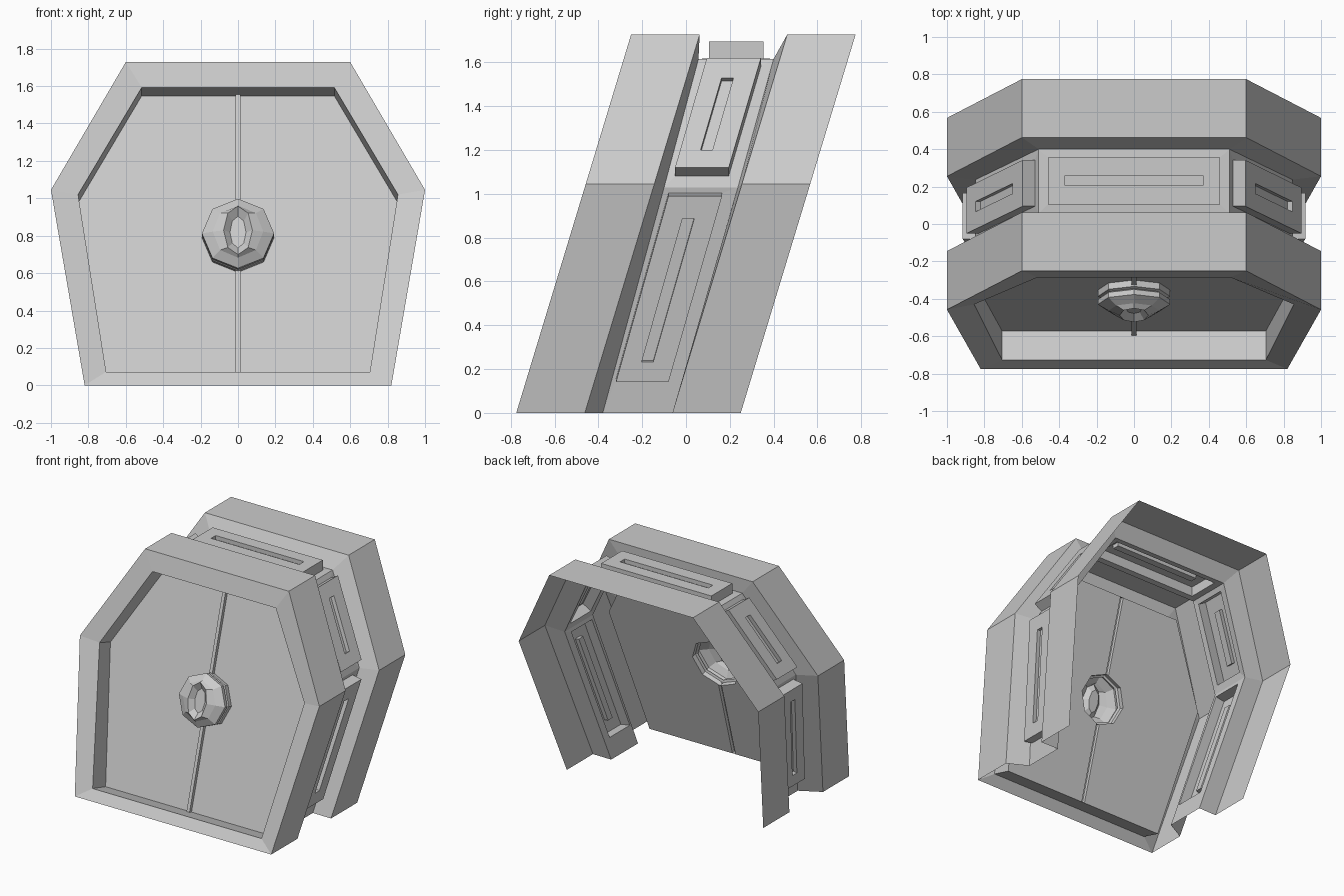
import bpy, bmesh, math
from mathutils import Vector

if "Cube" in bpy.data.objects:
    bpy.data.objects.remove(bpy.data.objects["Cube"])

LEAN = 0.3035  # backward lean of the whole frame


def make(name, faces):
    """Mesh object from a list of faces given as point lists."""
    bm = bmesh.new()
    for f in faces:
        bm.faces.new([bm.verts.new(p) for p in f])
    bmesh.ops.remove_doubles(bm, verts=bm.verts, dist=0.0005)
    bmesh.ops.recalc_face_normals(bm, faces=bm.faces)
    me = bpy.data.meshes.new(name)
    bm.to_mesh(me)
    bm.free()
    ob = bpy.data.objects.new(name, me)
    bpy.context.collection.objects.link(ob)
    return ob


def mirror(half):
    """Right half outline (bottom to top) -> full arch path."""
    return [Vector(p) for p in half] + [Vector((-p[0], p[1], p[2])) for p in reversed(half)]


def strip(a, b, closed=False):
    n = len(a)
    return [[a[i], a[(i + 1) % n], b[(i + 1) % n], b[i]] for i in range(n if closed else n - 1)]


def arch(y0):
    return mirror([(x, y0 + LEAN * z, z) for x, z in ((0.82, 0), (1.0, 1.045), (0.6, 1.728))])


# outlines from back to front
back_edge, groove_back = arch(0.25), arch(-0.062)
groove_front, front_edge = arch(-0.462), arch(-0.775)
floor_back = mirror([(0.667, -0.06, 0), (0.847, 0.237, 1.03), (0.51, 0.40, 1.616)])
floor_front = mirror([(0.667, -0.38, 0), (0.847, -0.10, 1.03), (0.51, 0.057, 1.616)])
lip = mirror([(0.705, -0.727, 0.072), (0.855, -0.43, 1.02), (0.515, -0.285, 1.592)])


def door_pt(x, z):
    return Vector((x, -0.572 + 0.287 * (z - 0.027), z))


door = mirror([door_pt(0.705, 0.027), door_pt(0.855, 0.975), door_pt(0.515, 1.547)])

# frame shell, open at the back and underneath
make("frame_shell",
     strip(back_edge, groove_back) + strip(groove_back, floor_back)
     + strip(floor_front, groove_front) + strip(groove_front, front_edge)
     + strip(front_edge, lip, True) + strip(lip, door, True))


# groove floor with a raised, slotted hollow panel in each segment
def panel(name, seg, e0, e1, y0, y1, normal, slot_t, slot_y, flip=False):
    h = Vector(normal) * 0.076

    def pt(t, s):
        y = (y0[0] + (y0[1] - y0[0]) * s) * (1 - t) + (y1[0] + (y1[1] - y1[0]) * s) * t
        return Vector((e0[0] + (e1[0] - e0[0]) * t, y, e0[1] + (e1[1] - e0[1]) * t))

    def quad(t0, t1, s0, s1):
        return [pt(t0, s0), pt(t1, s0), pt(t1, s1), pt(t0, s1)]

    top = quad(0, 1, 0, 1)
    slot = quad(*slot_t, *slot_y)
    base = [p - h for p in top]
    slot_floor = [p - h * 0.4 for p in slot]
    ground = [floor_front[seg], floor_front[seg + 1], floor_back[seg + 1], floor_back[seg]]
    faces = [slot_floor]
    for a, b in ((ground, base), (base, top), (top, slot), (slot, slot_floor)):
        faces += strip(a, b, True)
    if flip:
        faces = [[Vector((-p.x, p.y, p.z)) for p in f] for f in faces]
    make(name, faces)


panel("top_panel", 2, (0.46, 1.695), (-0.46, 1.695), (0.105, 0.355), (0.105, 0.355),
      (0, 0, 1), (0.1, 0.9), (0.4, 0.62))
for side, flip in (("right", False), ("left", True)):
    panel(side + "_upper_panel", 1, (0.895, 1.12), (0.595, 1.62), (-0.05, 0.195), (0.095, 0.342),
          (0.864, 0, 0.504), (0.16, 0.82), (0.38, 0.6), flip)
    panel(side + "_lower_panel", 0, (0.768, 0.14), (0.916, 0.99), (-0.32, -0.08), (-0.08, 0.165),
          (0.985, 0, -0.172), (0.11, 0.88), (0.38, 0.6), flip)

# hub: stacked octagonal rings standing off the door
UP = Vector((0, 0.287, 1)).normalized()
OUT = Vector((0, -1, 0.287)).normalized()
HUB = door_pt(0, 0.79)


def ring(n, ru, rv):
    return [HUB + OUT * n + Vector((ru * math.sin(k * math.pi / 4), 0, 0))
            + UP * (rv * math.cos(k * math.pi / 4)) for k in range(8)]


rings = [ring(*r) for r in ((0, .193, .193), (.035, .193, .193), (.043, .175, .175),
                            (.052, .193, .193), (.08, .193, .193), (.115, .135, .145),
                            (.14, .077, .135), (.105, .043, .088))]
hub = [rings[-1]]
for a, b in zip(rings, rings[1:]):
    hub += strip(a, b, True)
make("door_hub", hub)

# door leaves around the hub, and the raised centre seam
W = 0.0125
r0 = rings[0]
cut_t = r0[0].lerp(r0[1], W / r0[1].x)
cut_b = r0[4].lerp(r0[3], W / r0[3].x)
top_p, bot_p = door_pt(W, 1.547), door_pt(W, 0.027)
leaf = [bot_p, door[0], door[1], door[2], top_p, cut_t, r0[1], r0[2], r0[3], cut_b]
flipx = lambda p: Vector((-p.x, p.y, p.z))
make("right_door_leaf", [leaf])
make("left_door_leaf", [[flipx(p) for p in leaf]])
seam = []
for a, b in ((top_p, cut_t), (cut_b, bot_p)):
    path_a = [a, a + OUT * 0.025, flipx(a) + OUT * 0.025, flipx(a)]
    path_b = [b, b + OUT * 0.025, flipx(b) + OUT * 0.025, flipx(b)]
    seam += strip(path_a, path_b)
    seam.append(path_b if b is bot_p else path_a)
make("door_seam", seam)
